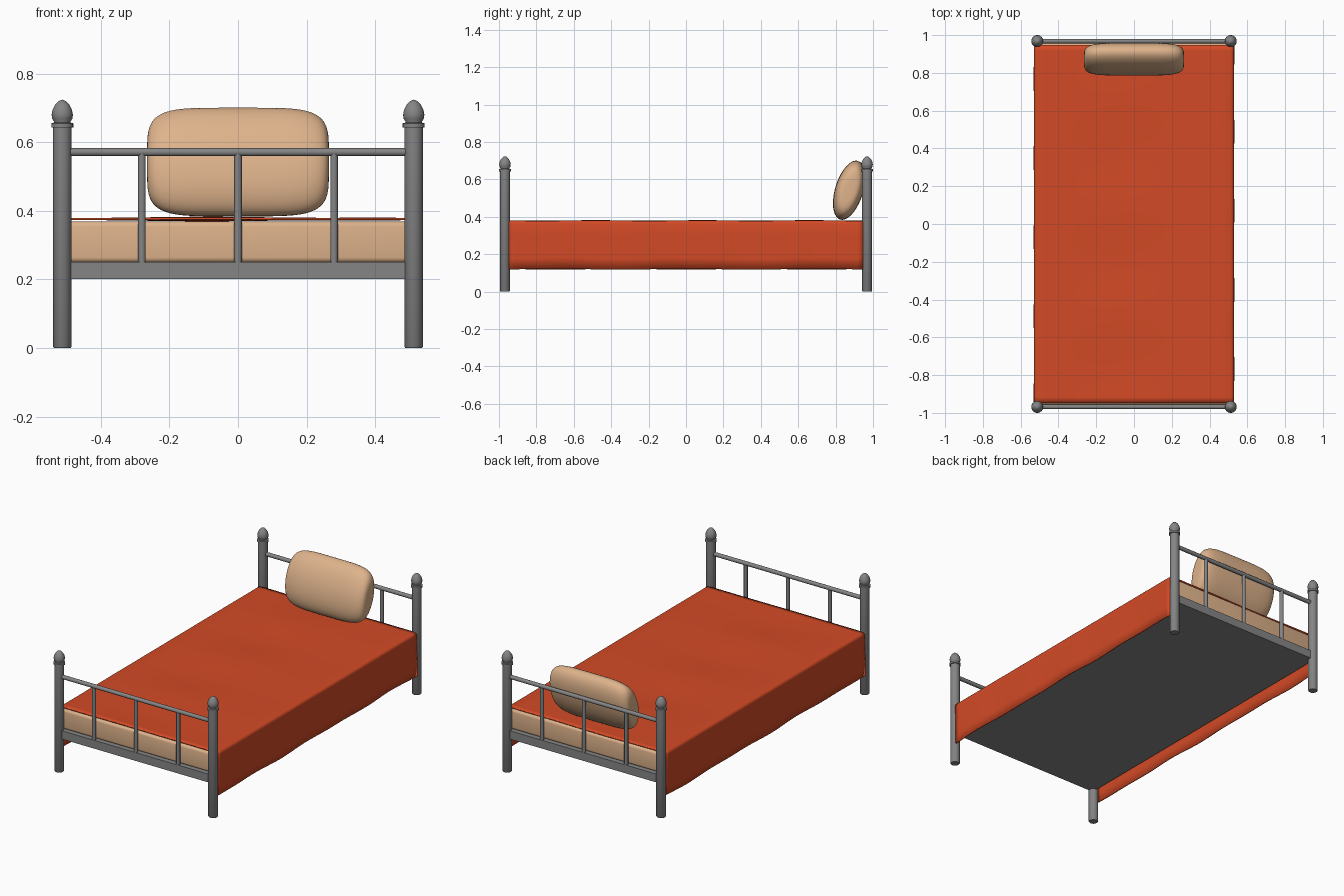
import bpy, bmesh, math
from mathutils import Matrix, Vector

if "Cube" in bpy.data.objects:
    bpy.data.objects.remove(bpy.data.objects["Cube"], do_unlink=True)


def material(name, rgb):
    m = bpy.data.materials.new(name)
    m.use_nodes = True
    m.diffuse_color = (*rgb, 1)
    m.node_tree.nodes["Principled BSDF"].inputs["Base Color"].default_value = (*rgb, 1)
    return m


METAL = material("grey metal", (0.235, 0.235, 0.235))
LINEN = material("tan linen", (0.73, 0.45, 0.26))
RED = material("red blanket", (0.65, 0.068, 0.019))


def finish(name, bm, mat, smooth=True):
    bmesh.ops.recalc_face_normals(bm, faces=bm.faces)
    mesh = bpy.data.meshes.new(name)
    bm.to_mesh(mesh)
    bm.free()
    mesh.materials.append(mat)
    ob = bpy.data.objects.new(name, mesh)
    bpy.context.collection.objects.link(ob)
    if smooth:
        bpy.ops.object.select_all(action="DESELECT")
        ob.select_set(True)
        bpy.context.view_layer.objects.active = ob
        bpy.ops.object.shade_smooth_by_angle(angle=math.radians(40))
    return ob


def box(name, size, z, mat, bevel=0.0):
    bm = bmesh.new()
    bmesh.ops.create_cube(bm, size=1)
    bmesh.ops.scale(bm, vec=size, verts=bm.verts)
    bmesh.ops.translate(bm, vec=(0, 0, z), verts=bm.verts)
    if bevel:
        bmesh.ops.bevel(bm, geom=bm.edges[:], offset=bevel, segments=4,
                        profile=0.5, affect="EDGES")
    return finish(name, bm, mat)


def rod(name, a, b, radius):
    a, b = Vector(a), Vector(b)
    bm = bmesh.new()
    turn = (b - a).to_track_quat("Z", "Y").to_matrix().to_4x4()
    bmesh.ops.create_cone(bm, cap_ends=True, segments=20, radius1=radius,
                          radius2=radius, depth=(b - a).length,
                          matrix=Matrix.Translation((a + b) / 2) @ turn)
    return finish(name, bm, METAL)


def lathe(name, profile, x, y):
    bm = bmesh.new()
    verts = [bm.verts.new((r, 0, z)) for r, z in profile]
    edges = [bm.edges.new(p) for p in zip(verts, verts[1:])]
    bmesh.ops.spin(bm, geom=verts + edges, cent=(0, 0, 0), axis=(0, 0, 1),
                   angle=math.tau, steps=24)
    bmesh.ops.remove_doubles(bm, verts=bm.verts, dist=0.0001)
    bmesh.ops.translate(bm, vec=(x, y, 0), verts=bm.verts)
    return finish(name, bm, METAL)


# Corner posts with turned finials
POST_X, POST_Y = 0.512, 0.968
POST = [(0, 0), (0.024, 0), (0.027, 0.004), (0.027, 0.642), (0.032, 0.643),
        (0.032, 0.655), (0.024, 0.657), (0.024, 0.66), (0.029, 0.668),
        (0.031, 0.68), (0.028, 0.695), (0.02, 0.71), (0.01, 0.72), (0, 0.724)]
for end, sy in (("foot", -1), ("head", 1)):
    y = sy * POST_Y
    for side, sx in (("left", 1), ("right", -1)):
        lathe(f"{end}_{side}_post", POST, sx * POST_X, y)
    # End railings
    rod(f"{end}_rail", (-POST_X, y, 0.571), (POST_X, y, 0.571), 0.012)
    for i in (-1, 0, 1):
        rod(f"{end}_spindle_{i + 2}", (i * 0.28, y, 0.24), (i * 0.28, y, 0.571), 0.011)

# Bed base and mattress
box("bed_base", (1.03, 1.956, 0.05), 0.226, METAL)
box("mattress", (1.03, 1.91, 0.12), 0.309, LINEN, 0.015)

# Pillow: a rounded bolster leaning on the head railing
bm = bmesh.new()
bmesh.ops.create_uvsphere(bm, u_segments=40, v_segments=48, radius=1)
for v in bm.verts:
    c = v.co.z
    s = math.sqrt(max(0, 1 - c * c))
    ang = math.atan2(v.co.y, v.co.x)
    ring = s ** 0.42
    v.co = (math.copysign(abs(c) ** 0.42, c) * 0.265,
            math.cos(ang) * ring * 0.075, math.sin(ang) * ring * 0.164)
bmesh.ops.rotate(bm, cent=(0, 0, 0), verts=bm.verts,
                 matrix=Matrix.Rotation(math.radians(-17), 3, "X"))
bmesh.ops.translate(bm, vec=(0, 0.872, 0.542), verts=bm.verts)
finish("pillow", bm, LINEN)

# Blanket: a draped strip with open ends and a gentle ripple
HALF, TOP, HEM, ROUND = 0.526, 0.376, 0.12, 0.014
half_section = [(HALF, HEM + (TOP - ROUND - HEM) * i / 4) for i in range(5)]
for i in range(1, 4):
    a = math.pi / 6 * i
    half_section.append((HALF - ROUND + ROUND * math.cos(a),
                         TOP - ROUND + ROUND * math.sin(a)))
section = half_section + [(HALF * (1 - i / 8), TOP) for i in range(1, 16)]
section += [(-x, z) for x, z in reversed(half_section)]
ROWS = 64
bm = bmesh.new()
grid = []
for j in range(ROWS + 1):
    y = -0.947 + 1.894 * j / ROWS
    row = []
    for x, z in section:
        flat = max(0, 1 - (x / HALF) ** 2)
        drop = max(0, (TOP - z) / (TOP - HEM))
        ripple = math.sin(y * 11 + 0.6) * (0.6 + 0.4 * math.cos(x * 9 + 1))
        dz = 0.004 * flat * ripple + 0.003 * drop * math.sin(y * 9 + x * 3)
        dx = 0.003 * drop * math.sin(y * 15 + x)
        row.append(bm.verts.new((x + dx, y, z + dz)))
    grid.append(row)
for r0, r1 in zip(grid, grid[1:]):
    for k in range(len(section) - 1):
        bm.faces.new((r0[k], r0[k + 1], r1[k + 1], r1[k]))
blanket = finish("blanket", bm, RED)
cloth = blanket.modifiers.new("cloth thickness", "SOLIDIFY")
cloth.thickness = 0.006
cloth.offset = 0
